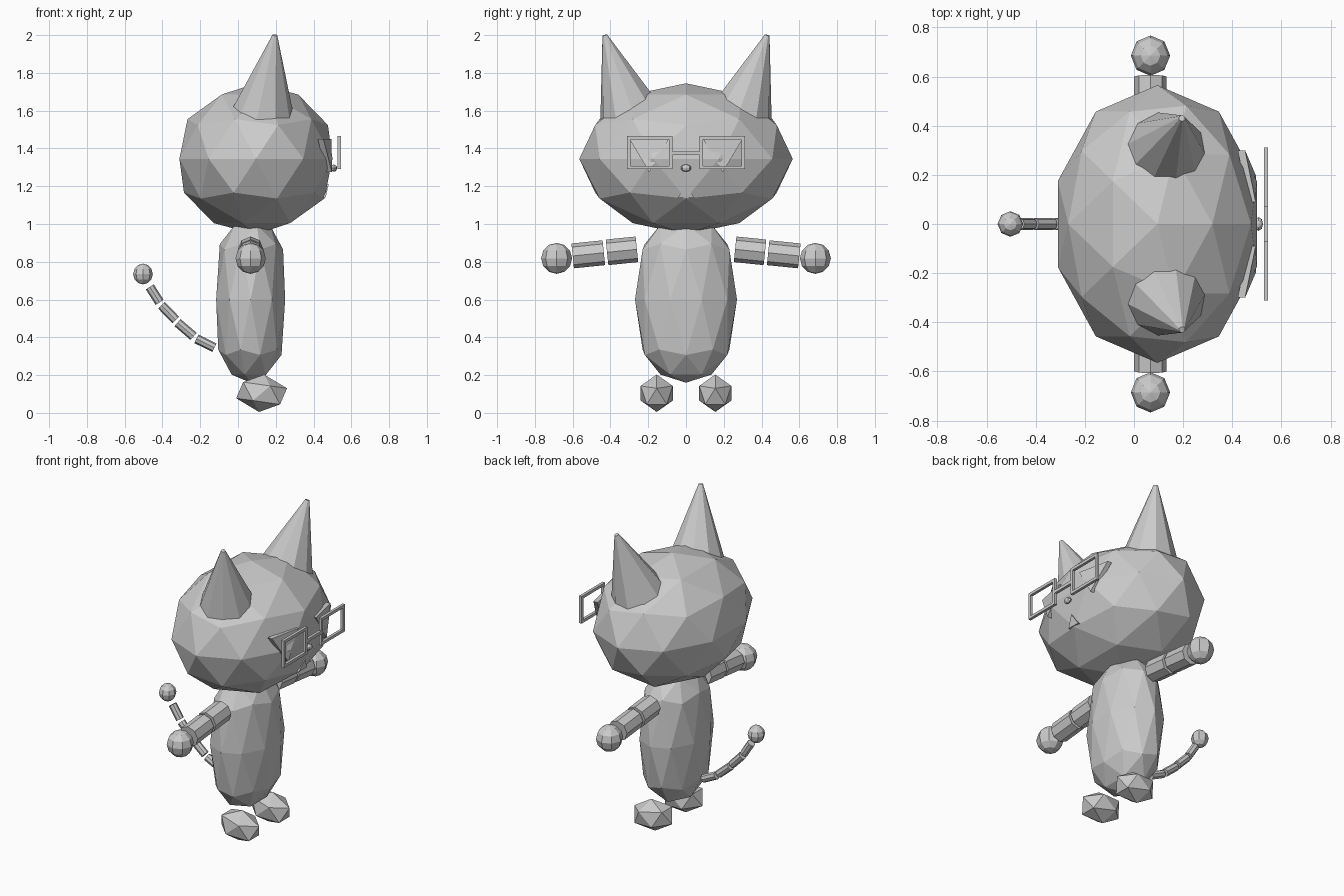
import bpy, bmesh
from math import radians
from mathutils import Vector, Matrix

if "Cube" in bpy.data.objects:
    bpy.data.objects.remove(bpy.data.objects["Cube"])


def finish(name, bm):
    bmesh.ops.recalc_face_normals(bm, faces=bm.faces)
    me = bpy.data.meshes.new(name)
    bm.to_mesh(me)
    bm.free()
    ob = bpy.data.objects.new(name, me)
    bpy.context.collection.objects.link(ob)
    return ob


def ico(name, center, radii, subdiv, tilt=0, power=1):
    bm = bmesh.new()
    bmesh.ops.create_icosphere(bm, subdivisions=subdiv, radius=1)
    rot = Matrix.Rotation(radians(tilt), 3, 'Y')
    for v in bm.verts:
        z = abs(v.co.z) ** power * (1 if v.co.z > 0 else -1)
        v.co = rot @ Vector((v.co.x * radii[0], v.co.y * radii[1], z * radii[2])) + Vector(center)
    return finish(name, bm)


def tube(name, a, b, r1, r2, sides=8):
    a, b = Vector(a), Vector(b)
    bm = bmesh.new()
    m = Matrix.Translation((a + b) / 2) @ (b - a).to_track_quat('Z', 'Y').to_matrix().to_4x4()
    bmesh.ops.create_cone(bm, cap_ends=True, segments=sides, radius1=r1, radius2=r2,
                          depth=(b - a).length, matrix=m)
    return finish(name, bm)


def ball(name, center, radii, seg=8, rings=6):
    bm = bmesh.new()
    m = Matrix.Translation(center) @ Matrix.Diagonal((*radii, 1))
    bmesh.ops.create_uvsphere(bm, u_segments=seg, v_segments=rings, radius=1, matrix=m)
    return finish(name, bm)


def add_box(bm, lo, hi):
    lo, hi = Vector(lo), Vector(hi)
    m = Matrix.Translation((lo + hi) / 2) @ Matrix.Diagonal((*(hi - lo), 1))
    bmesh.ops.create_cube(bm, size=1, matrix=m)


def face_patch(name, pts):
    # thin triangle pressed into the face
    bm = bmesh.new()
    front = [bm.verts.new(p) for p in pts]
    back = [bm.verts.new((p[0] - 0.03, p[1], p[2])) for p in pts]
    bm.faces.new(front)
    bm.faces.new(back[::-1])
    for i in range(3):
        j = (i + 1) % 3
        bm.faces.new((front[i], back[i], back[j], front[j]))
    return finish(name, bm)


# head and body
ico("head", (0.095, 0, 1.345), (0.426, 0.565, 0.4), 2)
ico("body", (0.067, 0, 0.6), (0.192, 0.27, 0.44), 2, power=0.63)

# paired parts
for side, s in (("right", -1), ("left", 1)):
    tube(side + "_ear", (0.118, s * 0.268, 1.5), (0.195, s * 0.43, 2.0), 0.2, 0.013, 10)
    tube(side + "_upper_arm", (0.067, s * 0.26, 0.866), (0.067, s * 0.418, 0.85), 0.068, 0.068)
    tube(side + "_forearm", (0.067, s * 0.435, 0.848), (0.067, s * 0.6, 0.831), 0.066, 0.066)
    ball(side + "_hand", (0.067, s * 0.685, 0.818), (0.08, 0.082, 0.082))
    ico(side + "_foot", (0.125, s * 0.155, 0.104), (0.145, 0.1, 0.1), 1, tilt=8)
    face_patch(side + "_eye", [(0.452, s * 0.3, 1.45), (0.495, s * 0.09, 1.45),
                               (0.497, s * 0.195, 1.275)])

# segmented tail with a round tip
tail = [((-0.125, 0.345), (-0.22, 0.392)), ((-0.235, 0.405), (-0.32, 0.478)),
        ((-0.33, 0.492), (-0.405, 0.57)), ((-0.415, 0.585), (-0.467, 0.667))]
for i, (a, b) in enumerate(tail):
    tube("tail_segment_%d" % (i + 1), (a[0], 0, a[1]), (b[0], 0, b[1]), 0.025, 0.025)
ball("tail_tip", (-0.503, 0, 0.735), (0.052, 0.052, 0.055))

# nose and mouth
ball("nose", (0.507, 0, 1.296), (0.018, 0.028, 0.019))
face_patch("mouth", [(0.48, 0, 1.212), (0.464, -0.043, 1.14), (0.464, 0.043, 1.14)])

# glasses: two square rims and a bridge
bm = bmesh.new()
x0, x1, t = 0.528, 0.546, 0.018
for s in (-1, 1):
    ya, yb = sorted((s * 0.072, s * 0.312))
    for z in (1.29, 1.447):
        add_box(bm, (x0, ya, z), (x1, yb, z + t))
    for y in (ya, yb - t):
        add_box(bm, (x0, y, 1.29 + t), (x1, y + t, 1.447))
add_box(bm, (x0, -0.072, 1.364), (x1, 0.072, 1.384))
finish("glasses", bm)
